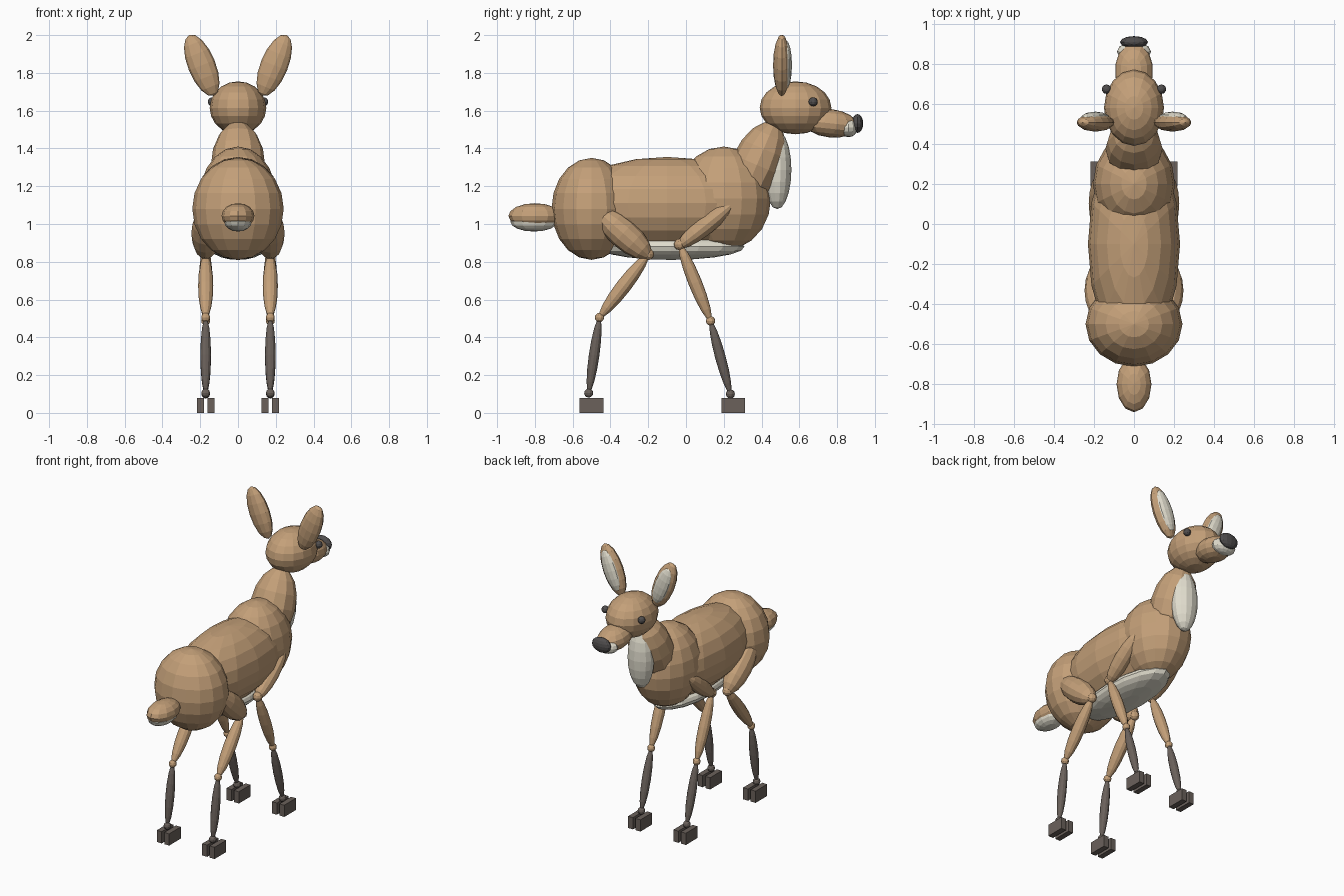
import bpy, math
from mathutils import Vector

if "Cube" in bpy.data.objects:
    bpy.data.objects.remove(bpy.data.objects["Cube"])


def material(name, rgb):
    m = bpy.data.materials.new(name)
    m.diffuse_color = (*rgb, 1)
    m.use_nodes = True
    m.node_tree.nodes["Principled BSDF"].inputs["Base Color"].default_value = m.diffuse_color
    return m


TAN = material("tan fur", (0.55, 0.35, 0.19))
CREAM = material("cream fur", (0.76, 0.73, 0.62))
BROWN = material("dark brown", (0.145, 0.12, 0.105))
BLACK = material("soft black", (0.08, 0.075, 0.075))


def ellipsoid(name, loc, radii, mat, rot=(0, 0, 0), seg=16, rings=10):
    bpy.ops.mesh.primitive_uv_sphere_add(segments=seg, ring_count=rings, radius=1,
                                         location=loc, rotation=rot)
    o = bpy.context.object
    o.name = name
    o.scale = radii
    o.data.materials.append(mat)
    return o


def limb(name, x, a, b, radius, mat, wide=None):
    """Spindle stretched between two (y, z) points."""
    p, q = Vector((x, *a)), Vector((x, *b))
    d = q - p
    angle = math.atan2(-d.y, d.z)
    return ellipsoid(name, (p + q) / 2, (wide or radius, radius, d.length / 2),
                     mat, (angle, 0, 0), 12, 8)


def ball(name, x, p, r, mat):
    return ellipsoid(name, (x, *p), (r, r, r), mat, seg=10, rings=6)


def box(name, loc, size, mat):
    bpy.ops.mesh.primitive_cube_add(size=1, location=loc)
    o = bpy.context.object
    o.name = name
    o.scale = size
    o.data.materials.append(mat)
    mod = o.modifiers.new("soft edge", 'BEVEL')
    mod.width = 0.003
    mod.segments = 1


# Trunk
ellipsoid("torso", (0, -0.10, 1.11), (0.23, 0.54, 0.245), TAN)
ellipsoid("haunch", (0, -0.50, 1.08), (0.242, 0.212, 0.27), TAN)
ellipsoid("chest", (0, 0.20, 1.135), (0.205, 0.25, 0.275), TAN)
ellipsoid("belly", (0, -0.08, 0.88), (0.15, 0.39, 0.07), CREAM)

# Tail
ellipsoid("tail", (0, -0.80, 1.043), (0.087, 0.14, 0.067), TAN, seg=12, rings=8)
ellipsoid("tail_underside", (0, -0.805, 1.012), (0.073, 0.125, 0.052), CREAM, seg=12, rings=8)

# Neck and throat
limb("neck", 0, (0.28, 1.09), (0.47, 1.535), 0.135, TAN, 0.143)
ellipsoid("throat", (0, 0.483, 1.287), (0.088, 0.075, 0.208), CREAM, seg=14)

# Head
ellipsoid("head", (0, 0.58, 1.615), (0.15, 0.19, 0.14), TAN)
ellipsoid("muzzle", (0, 0.765, 1.533), (0.095, 0.145, 0.075), TAN,
          (math.radians(-6), 0, 0), 14, 8)
ellipsoid("chin", (0, 0.86, 1.51), (0.085, 0.05, 0.05), CREAM, seg=12, rings=8)
ellipsoid("nose", (0, 0.908, 1.532), (0.07, 0.03, 0.05), BLACK, seg=12, rings=8)

for side, s in (("left", -1), ("right", 1)):
    ball(side + "_eye", s * 0.137, (0.673, 1.647), 0.024, BLACK)

    # Ears lean outwards, cream lining on the nose side
    tilt = (0, s * math.radians(22), 0)
    ellipsoid(side + "_ear", (s * 0.192, 0.507, 1.84), (0.073, 0.046, 0.174), TAN, tilt, 12, 8)
    ellipsoid(side + "_ear_lining", (s * 0.193, 0.53, 1.842), (0.054, 0.031, 0.138),
              CREAM, tilt, 12, 8)

    # Legs: (name, upper start, upper end, elbow, knee, ankle, radii)
    x = s * 0.171
    legs = (
        ("front", (0.25, 1.11), (-0.045, 0.875), (-0.033, 0.892), (0.13, 0.487),
         (0.235, 0.10), 0.05, 0.055, 0.036),
        ("hind", (-0.475, 1.075), (-0.19, 0.825), (-0.20, 0.84), (-0.458, 0.505),
         (-0.515, 0.105), 0.079, 0.076, 0.04),
    )
    for leg, top, end, elbow, knee, ankle, r, wide, shin in legs:
        n = f"{side}_{leg}_"
        limb(n + "thigh", x, top, end, r, TAN, wide)
        ball(n + "elbow", x, elbow, 0.031, TAN)
        limb(n + "shin", x, elbow, knee, shin, TAN)
        ball(n + "knee", x, knee, 0.025, TAN)
        limb(n + "cannon", x, knee, ankle, 0.028, BROWN)
        ball(n + "ankle", x, ankle, 0.024, BROWN)
        for toe, dx in (("inner", -0.028), ("outer", 0.028)):
            box(n + toe + "_hoof", (x + s * dx, ankle[0] + 0.015, 0.04),
                (0.037, 0.125, 0.08), BROWN)
